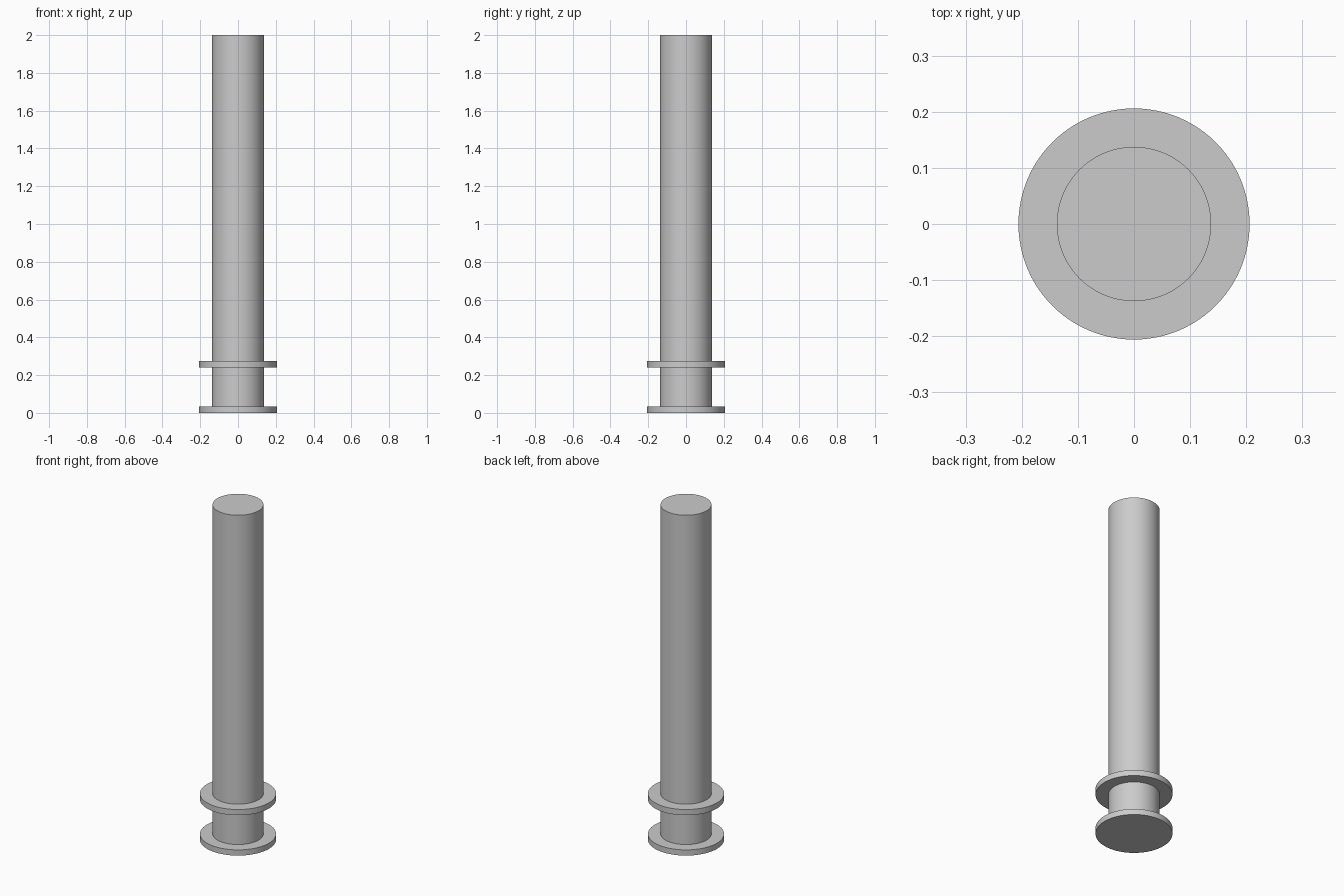
import bpy
import bmesh
import math

if "Cube" in bpy.data.objects:
    bpy.data.objects.remove(bpy.data.objects["Cube"])

SHAFT_R = 0.1375
FLANGE_R = 0.206
SIDES = 96

# Half profile (radius, height) of the pin: base flange, neck, collar, shaft
profile = [
    (0, 0), (FLANGE_R, 0), (FLANGE_R, 0.034), (SHAFT_R, 0.034),
    (SHAFT_R, 0.241), (FLANGE_R, 0.241), (FLANGE_R, 0.275), (SHAFT_R, 0.275),
    (SHAFT_R, 2.0), (0, 2.0),
]


def lathe(name, points, sides):
    bm = bmesh.new()
    verts = [bm.verts.new((r, 0, z)) for r, z in points]
    edges = [bm.edges.new(pair) for pair in zip(verts, verts[1:])]
    bmesh.ops.spin(bm, geom=verts + edges, cent=(0, 0, 0), axis=(0, 0, 1),
                   angle=math.tau, steps=sides, use_merge=False)
    bmesh.ops.remove_doubles(bm, verts=bm.verts[:], dist=1e-5)
    bmesh.ops.recalc_face_normals(bm, faces=bm.faces[:])
    mesh = bpy.data.meshes.new(name)
    bm.to_mesh(mesh)
    bm.free()
    obj = bpy.data.objects.new(name, mesh)
    bpy.context.collection.objects.link(obj)
    return obj


# Solid shaft with two flanges, smooth sides and sharp rims
pin = lathe("flanged_shaft", profile, SIDES)
bpy.context.view_layer.objects.active = pin
pin.select_set(True)
bpy.ops.object.shade_smooth_by_angle(angle=math.radians(30))
